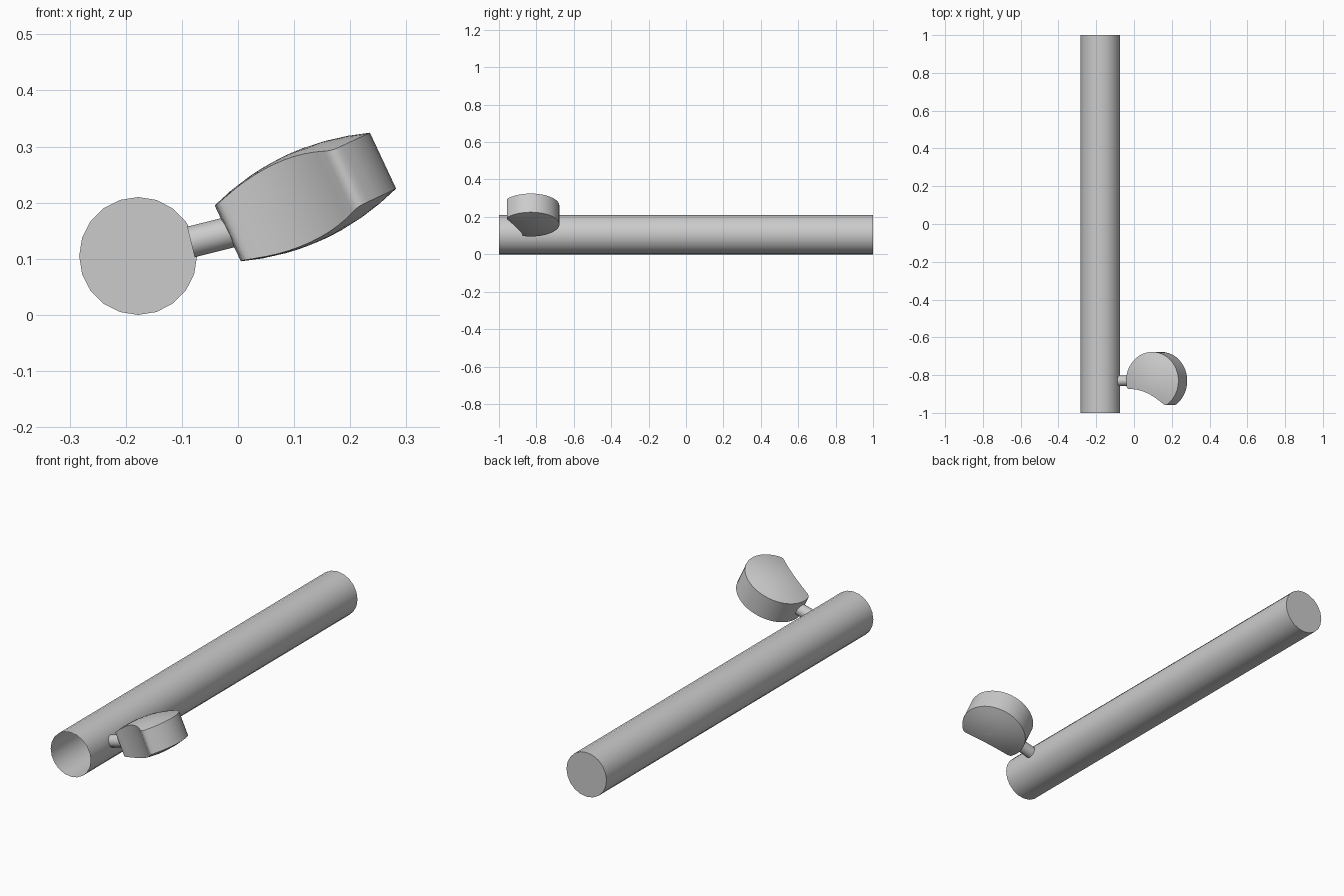
import bpy, bmesh, math
from mathutils import Vector

if "Cube" in bpy.data.objects:
    bpy.data.objects.remove(bpy.data.objects["Cube"])


def finish(name, bm, angle=40):
    bmesh.ops.recalc_face_normals(bm, faces=bm.faces)
    me = bpy.data.meshes.new(name)
    bm.to_mesh(me)
    bm.free()
    ob = bpy.data.objects.new(name, me)
    bpy.context.collection.objects.link(ob)
    bpy.ops.object.select_all(action='DESELECT')
    ob.select_set(True)
    bpy.context.view_layer.objects.active = ob
    bpy.ops.object.shade_smooth_by_angle(angle=math.radians(angle))
    return ob


def rod(name, a, b, r, sides, cap_start):
    a, b = Vector(a), Vector(b)
    d = (b - a).normalized()
    s = d.cross(Vector((0, 0, 1))).normalized()
    t = s.cross(d)
    bm = bmesh.new()
    rings = []
    for p in (a, b):
        rings.append([bm.verts.new(p + r * (math.cos(k) * s + math.sin(k) * t))
                      for k in (2 * math.pi * i / sides for i in range(sides))])
    for i in range(sides):
        j = (i + 1) % sides
        bm.faces.new((rings[0][i], rings[0][j], rings[1][j], rings[1][i]))
    bm.faces.new(rings[1])
    if cap_start:
        bm.faces.new(rings[0])
    return finish(name, bm)


def bezier(p, c, q, n):
    p, c, q = Vector(p), Vector(c), Vector(q)
    return [(1 - t) ** 2 * p + 2 * t * (1 - t) * c + t * t * q
            for t in (i / n for i in range(n + 1))]


# Long tube, open at the front, closed at the back
rod("tube", (-0.178, -1, 0.105), (-0.178, 1, 0.105), 0.105, 20, False)

# Short stem joining tube and pod
rod("stem", (-0.084, -0.83, 0.130), (0.0, -0.83, 0.151), 0.028, 16, True)

# Tilted domed pod: a disc with a curved bite out of its front
R, HALF, DOME = 0.153, 0.055, 0.027
tilt = math.radians(25.1)
C = Vector((0.12, -0.83, 0.21))
U = Vector((math.cos(tilt), 0, math.sin(tilt)))
W = Vector((-math.sin(tilt), 0, math.cos(tilt)))


def rim(deg):
    k = math.radians(deg)
    return Vector((R * math.cos(k), R * math.sin(k)))


outline = [rim(-50 + 242 * i / 30) for i in range(30)]
outline += bezier(rim(192), (-0.147, -0.043), (-0.132, -0.044), 3)[:-1]
outline += bezier((-0.132, -0.044), (-0.02, -0.042), (0.065, -0.122), 10)[:-1]
outline += bezier((0.065, -0.122), (0.08, -0.137), rim(-50), 4)[:-1]

bm = bmesh.new()
n = len(outline)
mid = Vector((0.0, 0.03))


def pod_vert(p, side):
    w = HALF + DOME * max(0, 1 - p.length_squared / R ** 2)
    return bm.verts.new(C + p.x * U + Vector((0, p.y, 0)) + side * w * W)


rims = []
for side in (1, -1):
    rings = [[pod_vert(mid.lerp(p, f), side) for p in outline]
             for f in (1, 0.75, 0.5, 0.25)]
    tip = pod_vert(mid, side)
    for i in range(n):
        j = (i + 1) % n
        for a, b in zip(rings, rings[1:]):
            bm.faces.new((a[i], a[j], b[j], b[i]))
        bm.faces.new((rings[-1][i], rings[-1][j], tip))
    rims.append(rings[0])
for i in range(n):
    j = (i + 1) % n
    bm.faces.new((rims[0][i], rims[0][j], rims[1][j], rims[1][i]))
finish("pod", bm)
